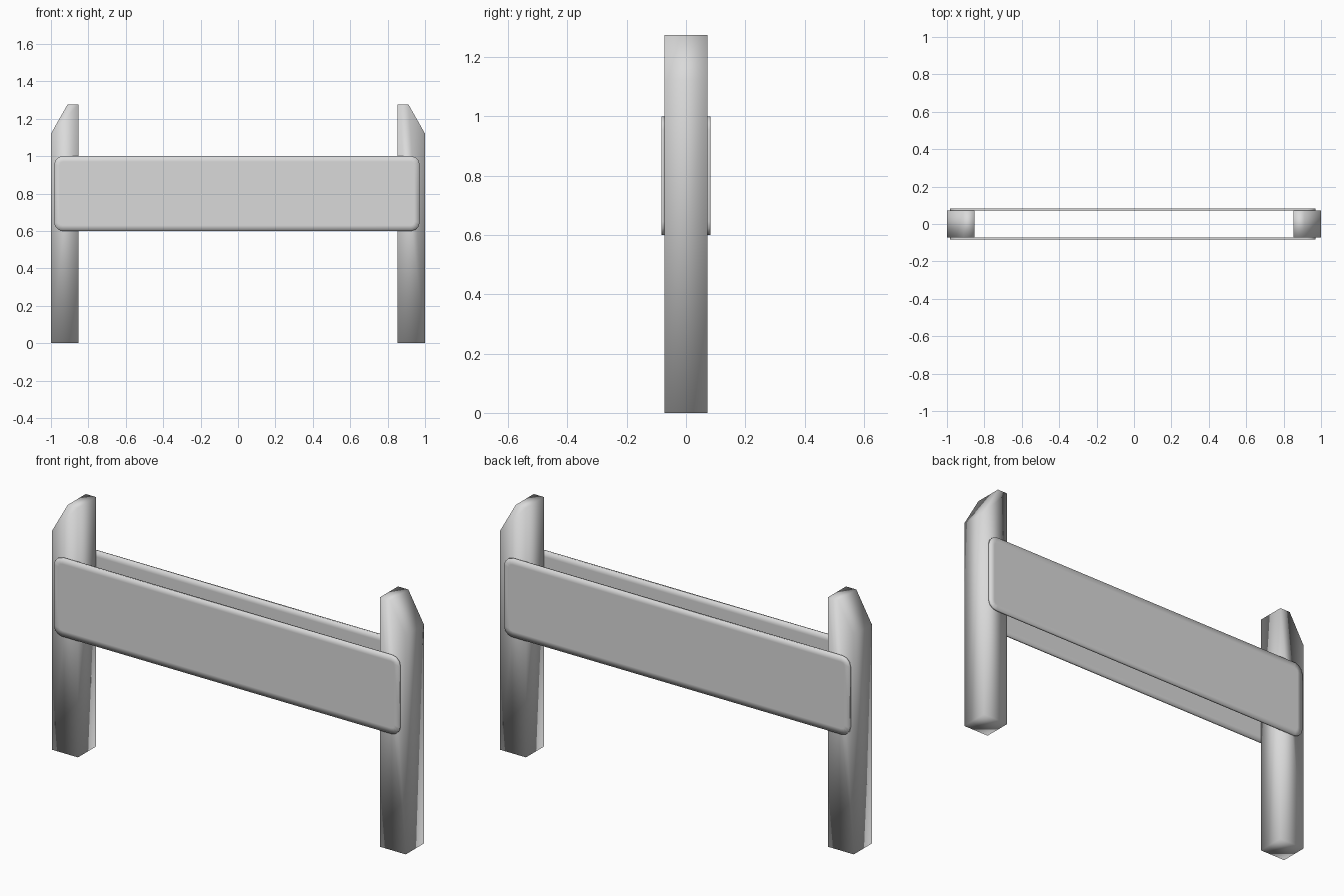
import bpy, bmesh, math

if "Cube" in bpy.data.objects:
    bpy.data.objects.remove(bpy.data.objects["Cube"])

grey = bpy.data.materials.new("plain grey")
grey.diffuse_color = (0.7, 0.7, 0.7, 1)
grey.use_nodes = True
grey.node_tree.nodes["Principled BSDF"].inputs["Base Color"].default_value = grey.diffuse_color

HALF = 0.073      # half width of a post
PLANK_Y = 0.083   # outer face of a plank


def extrude_profile(name, points, y0, y1, rim=0.0):
    """Extrude an x-z outline along y; rim adds a softly shaded border on both faces."""
    bm = bmesh.new()
    face = bm.faces.new([bm.verts.new((x, y0, z)) for x, z in points])
    ext = bmesh.ops.extrude_face_region(bm, geom=[face], use_keep_orig=True)
    moved = [g for g in ext["geom"] if isinstance(g, bmesh.types.BMVert)]
    bmesh.ops.translate(bm, verts=moved, vec=(0, y1 - y0, 0))
    bmesh.ops.recalc_face_normals(bm, faces=bm.faces[:])
    if rim:
        caps = [f for f in bm.faces if abs(f.normal.y) > 0.9]
        bmesh.ops.inset_individual(bm, faces=caps, thickness=rim)
    for f in bm.faces:
        f.smooth = True
    me = bpy.data.meshes.new(name)
    bm.to_mesh(me)
    bm.free()
    me.materials.append(grey)
    ob = bpy.data.objects.new(name, me)
    bpy.context.collection.objects.link(ob)
    return ob


def rounded_rect(cx, cz, hx, hz, r, steps=3):
    pts = []
    for i, (sx, sz) in enumerate([(1, 1), (-1, 1), (-1, -1), (1, -1)]):
        for k in range(steps + 1):
            a = math.pi / 2 * (i + k / steps)
            pts.append((cx + sx * (hx - r) + r * math.cos(a),
                        cz + sz * (hz - r) + r * math.sin(a)))
    return pts


# Posts with the outer top corner cut at a slant
post = [(0.854, 0), (1, 0), (1, 1.12), (0.912, 1.275), (0.854, 1.275)]
for side, label in ((-1, "left_post"), (1, "right_post")):
    extrude_profile(label, [(side * x, z) for x, z in post], -HALF, HALF)

# Thin rounded planks on the front and back of the posts
outline = rounded_rect(-0.006, 0.8, 0.977, 0.2, 0.045)
for side, label in ((-1, "front_plank"), (1, "back_plank")):
    extrude_profile(label, outline, side * (HALF - 0.001), side * PLANK_Y, rim=0.03)
